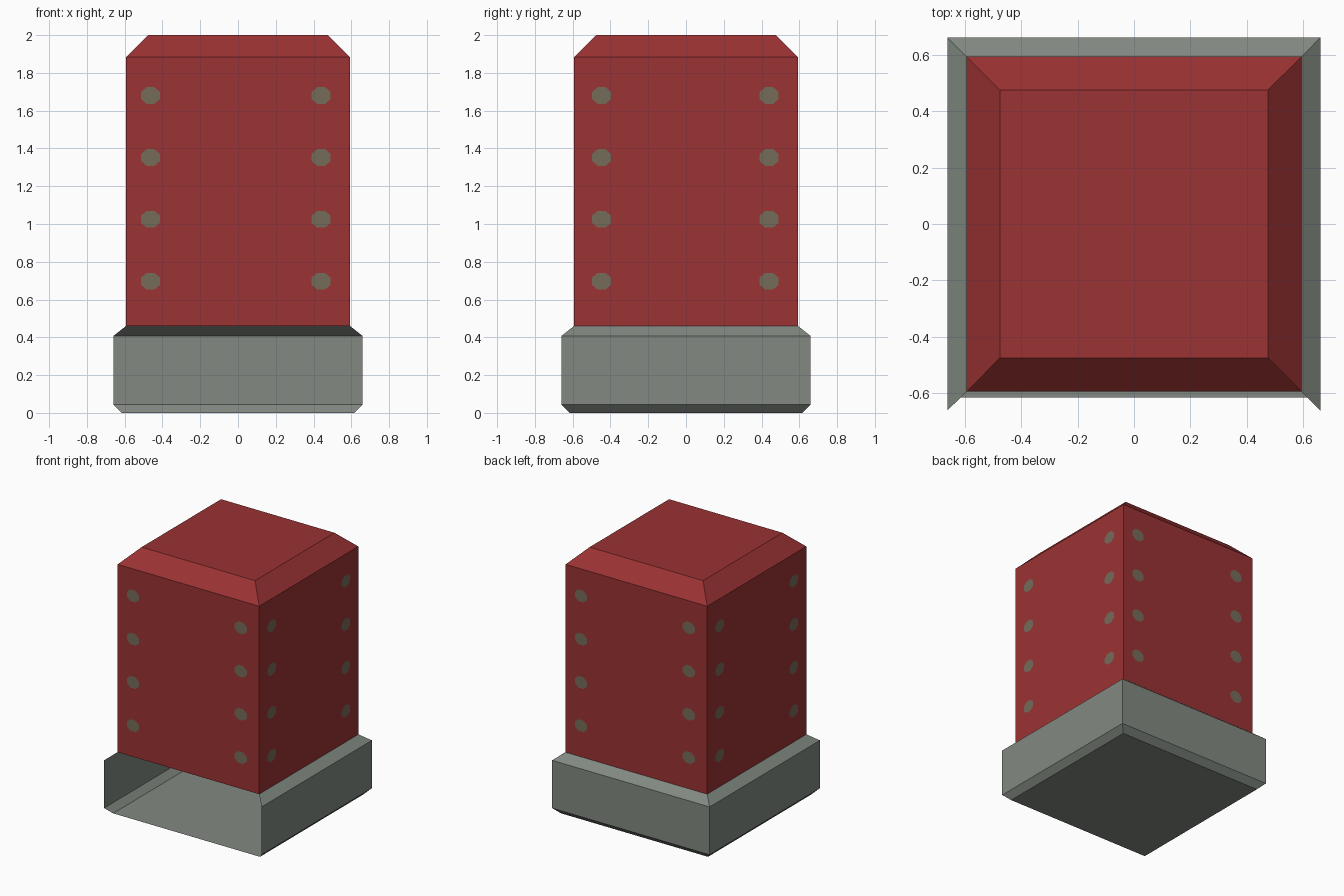
import bpy, bmesh, math
from mathutils import Matrix, Vector

if "Cube" in bpy.data.objects:
    bpy.data.objects.remove(bpy.data.objects["Cube"])


def srgb(r, g, b):
    lin = [(c / 255 / 12.92) if c <= 10 else ((c / 255 + 0.055) / 1.055) ** 2.4 for c in (r, g, b)]
    return (*lin, 1.0)


def material(name, rgb):
    m = bpy.data.materials.new(name)
    m.diffuse_color = srgb(*rgb)
    m.use_nodes = True
    m.node_tree.nodes["Principled BSDF"].inputs["Base Color"].default_value = m.diffuse_color
    return m


RED = material("red paint", (155, 50, 51))
GREY = material("grey stone", (130, 137, 129))
BRONZE = material("dull bronze", (117, 107, 89))


def finish(bm, name, mat):
    me = bpy.data.meshes.new(name)
    bm.to_mesh(me)
    bm.free()
    me.materials.append(mat)
    ob = bpy.data.objects.new(name, me)
    bpy.context.collection.objects.link(ob)
    return ob


def square_shell(name, mat, rings, cap_bottom=False, cap_top=False, open_front=False):
    """Stack of square rings (half width, z), lofted with flat faces."""
    bm = bmesh.new()
    loops = [[bm.verts.new((sx * h, sy * h, z))
              for sx, sy in ((-1, -1), (1, -1), (1, 1), (-1, 1))] for h, z in rings]
    for lo, hi in zip(loops, loops[1:]):
        for i in range(1 if open_front else 0, 4):  # side 0 is the front
            j = (i + 1) % 4
            bm.faces.new((lo[i], lo[j], hi[j], hi[i]))
    if cap_bottom:
        bm.faces.new(loops[0][::-1])
    if cap_top:
        bm.faces.new(loops[-1])
    return finish(bm, name, mat)


# Base tray: bevelled plinth, hollow and open at the front
square_shell("base", GREY, [(0.615, 0.0), (0.66, 0.045), (0.66, 0.407), (0.593, 0.46)],
             cap_bottom=True, open_front=True)

# Main body with bevelled top
square_shell("body", RED, [(0.593, 0.46), (0.593, 1.883), (0.475, 2.0)], cap_top=True)

# Rivets: flat octagons in two columns on each side
SIDES = 8
RX, RZ = 0.055, 0.048
for k, side in enumerate(("front", "right", "back", "left")):
    turn = Matrix.Rotation(k * math.pi / 2, 4, 'Z')
    left = -0.463 if k % 2 == 0 else -0.447
    bm = bmesh.new()
    for x in (left, 0.44):
        for z in (0.697, 1.025, 1.352, 1.68):
            ring = []
            for n in range(SIDES):
                a = (n + 0.5) * 2 * math.pi / SIDES
                p = Vector((x + RX * math.cos(a), -0.596, z + RZ * math.sin(a)))
                ring.append(bm.verts.new(turn @ p))
            bm.faces.new(ring)
    finish(bm, side + "_rivets", BRONZE)
